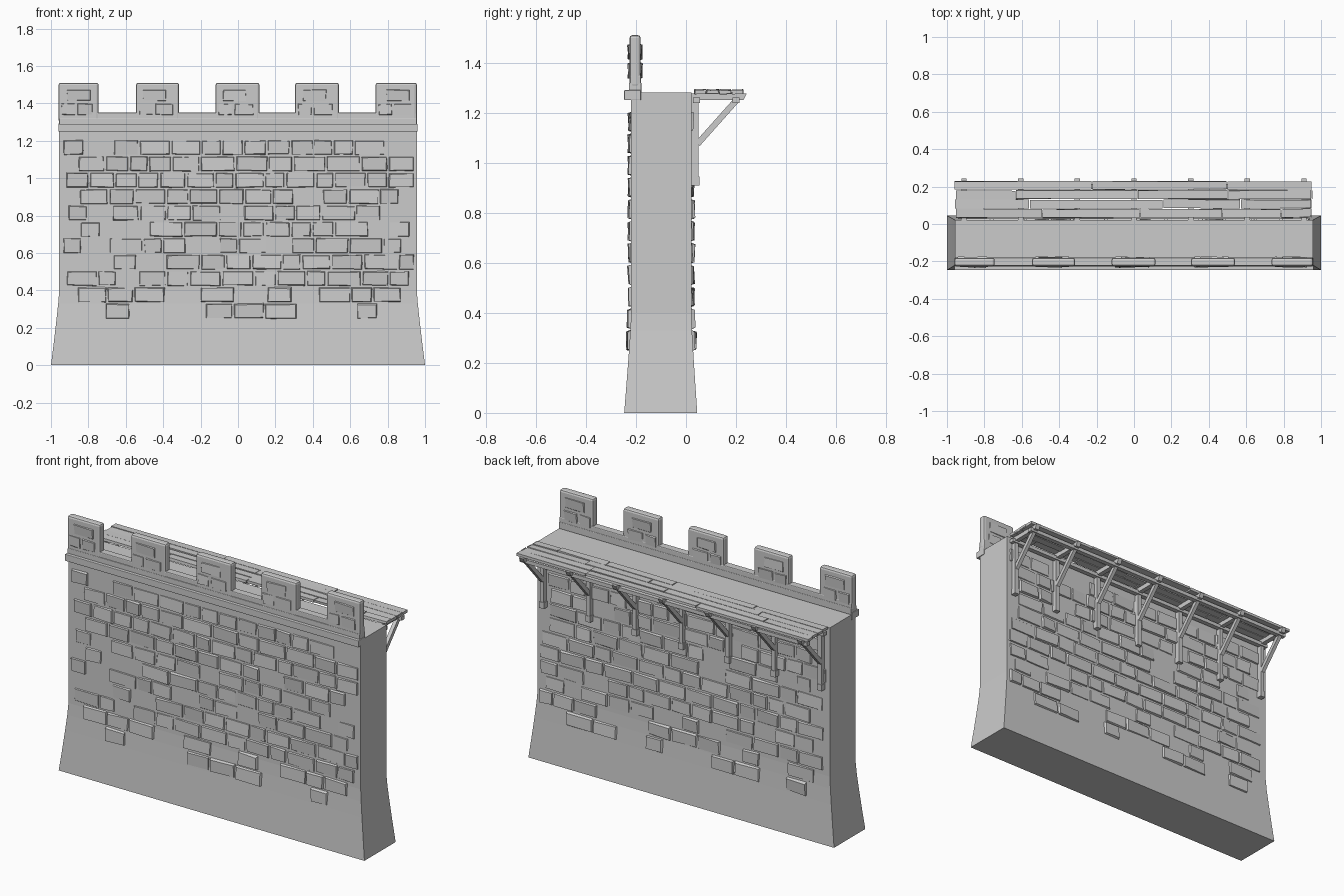
import bpy, bmesh, math, random
from mathutils import Matrix, Vector

random.seed(7)
if "Cube" in bpy.data.objects:
    bpy.data.objects.remove(bpy.data.objects["Cube"], do_unlink=True)

GREY = (0.6, 0.6, 0.6, 1)
stone = bpy.data.materials.new("plain grey")
stone.use_nodes = True
stone.diffuse_color = GREY
stone.node_tree.nodes["Principled BSDF"].inputs["Base Color"].default_value = GREY
rnd = random.uniform


def finish(name, bm, bevel=0):
    bmesh.ops.recalc_face_normals(bm, faces=bm.faces)
    mesh = bpy.data.meshes.new(name)
    bm.to_mesh(mesh)
    bm.free()
    mesh.materials.append(stone)
    ob = bpy.data.objects.new(name, mesh)
    bpy.context.collection.objects.link(ob)
    if bevel:
        mod = ob.modifiers.new("Bevel", "BEVEL")
        mod.width, mod.segments = bevel, 2
    return ob


def add_box(bm, x0, x1, y0, y1, z0, z1):
    size = Matrix.Diagonal((x1 - x0, y1 - y0, z1 - z0, 1))
    place = Matrix.Translation(((x0 + x1) / 2, (y0 + y1) / 2, (z0 + z1) / 2))
    return bmesh.ops.create_cube(bm, size=1, matrix=place @ size)["verts"]


def box(name, *bounds, bevel=0):
    bm = bmesh.new()
    add_box(bm, *bounds)
    return finish(name, bm, bevel)


# Wall core lofted through rings, flaring out at the foot
FRONT, BACK, HALF = -0.219, 0.021, 0.956
bm = bmesh.new()
last = None
for z, flare in ((0, 1), (0.12, 0.66), (0.24, 0.34), (0.33, 0.12), (0.4, 0), (1.28, 0)):
    x = HALF + 0.044 * flare
    y0, y1 = FRONT - 0.028 * flare, BACK + 0.024 * flare
    ring = [bm.verts.new(p) for p in ((-x, y0, z), (x, y0, z), (x, y1, z), (-x, y1, z))]
    if last:
        for i in range(4):
            j = (i + 1) % 4
            bm.faces.new((last[i], last[j], ring[j], ring[i]))
    else:
        bm.faces.new(ring)
    last = ring
bm.faces.new(last)
finish("wall_core", bm)


def brick(bm, x0, x1, z0, z1, y, side, proud):
    """Raised block with a narrowed and unevenly tilted outer face."""
    verts = add_box(bm, x0, x1, y - 0.006, y + 0.006, z0, z1)
    cx, cz = (x0 + x1) / 2, (z0 + z1) / 2
    tilt_x, tilt_z = rnd(-0.003, 0.003), rnd(-0.003, 0.003)
    for v in verts:
        right, top = v.co.x > cx, v.co.z > cz
        if (v.co.y - y) * side > 0:
            lean = tilt_x * (1 if right else -1) + tilt_z * (1 if top else -1)
            v.co.y = y + side * max(0.001, proud + lean)
            v.co.x += -0.005 if right else 0.005
            v.co.z += -0.005 if top else 0.005
        v.co.x += rnd(-0.003, 0.003)
        v.co.z += rnd(-0.003, 0.003)


# Staggered brick courses on both faces, thinning out near the foot
def brickwork(name, y, side):
    bm = bmesh.new()
    pitch = 0.0875
    for row in range(11):
        z = 0.245 + row * pitch
        face = y + side * 0.025 * max(0, 0.4 - z) / 0.4
        keep = (0.35, 0.75)[row] if row < 2 else 0.9
        x = -0.94 + (0.08 if row % 2 else 0) + rnd(0, 0.03)
        while x < 0.86:
            width = min(rnd(0.1, 0.19), 0.945 - x)
            if random.random() < keep:
                brick(bm, x + 0.004, x + width - 0.004, z + 0.004, z + pitch - 0.004,
                      face, side, rnd(0.004, 0.012))
            x += width
    finish(name, bm)


brickwork("front_bricks", FRONT, -1)
brickwork("back_bricks", BACK, 1)

# Front ledge and low parapet
box("front_ledge", -0.96, 0.96, -0.247, -0.18, 1.25, 1.29, bevel=0.003)
box("parapet_foot", -HALF, HALF, -0.228, -0.178, 1.28, 1.32, bevel=0.003)
box("parapet", -HALF, HALF, -0.224, -0.18, 1.28, 1.35, bevel=0.005)

# Merlons with a few raised stones on both faces
for i, (x0, x1) in enumerate(((-0.96, -0.745), (-0.545, -0.315), (-0.12, 0.115),
                              (0.305, 0.54), (0.735, 0.957))):
    box(f"merlon_{i + 1}", x0, x1, -0.226, -0.181, 1.3, 1.51, bevel=0.012)
    bm = bmesh.new()
    for y, side in ((-0.226, -1), (-0.181, 1)):
        start = x0 + rnd(0.03, 0.06)
        brick(bm, start, start + 0.13, 1.41, 1.475, y, side, 0.004)
        brick(bm, x0 + 0.015, x0 + 0.09, 1.335, 1.4, y, side, 0.004)
        brick(bm, x0 + 0.1, x1 - 0.03, 1.335, 1.4, y, side, 0.004)
    finish(f"merlon_stones_{i + 1}", bm)

# Walkway planks in four broken rows
bm = bmesh.new()
for row in range(4):
    y = 0.034 + row * 0.05
    x = -HALF + rnd(-0.005, 0.005)
    while x < 0.95:
        end = x + rnd(0.3, 0.75)
        if end > 0.8:
            end = HALF + rnd(-0.008, 0.004)
        lift = rnd(-0.002, 0.003)
        for v in add_box(bm, x, end - 0.004, y, y + 0.046, 1.276 + lift, 1.291 + lift):
            v.co.y += rnd(-0.003, 0.003)
            v.co.z += rnd(-0.002, 0.002)
        x = end
finish("walkway_planks", bm)

# Long beams under the walkway
for name, y in (("inner_beam", 0.028), ("outer_beam", 0.186)):
    box(name, -0.94, 0.94, y, y + 0.028, 1.238, 1.26)


# Timber brackets on the back of the wall
def strut(bm, x, a, b, width, depth):
    start, end = Vector((x, *a)), Vector((x, *b))
    along = end - start
    turn = Matrix.Rotation(-math.atan2(along.y, along.z), 4, "X")
    size = Matrix.Diagonal((width, depth, along.length, 1))
    bmesh.ops.create_cube(bm, size=1, matrix=Matrix.Translation((start + end) / 2) @ turn @ size)


for i in range(7):
    x = (i - 3) * 0.303
    bm = bmesh.new()
    add_box(bm, x - 0.012, x + 0.012, 0.02, 0.05, 0.93, 1.255)
    add_box(bm, x - 0.016, x + 0.016, 0.018, 0.053, 0.908, 0.945)
    for v in add_box(bm, x - 0.014, x + 0.014, 0.022, 0.243, 1.25, 1.277):
        if v.co.y > 0.2 and v.co.z < 1.26:
            v.co.y -= 0.014
    strut(bm, x, (0.046, 1.075), (0.202, 1.25), 0.022, 0.024)
    finish(f"bracket_{i + 1}", bm)
